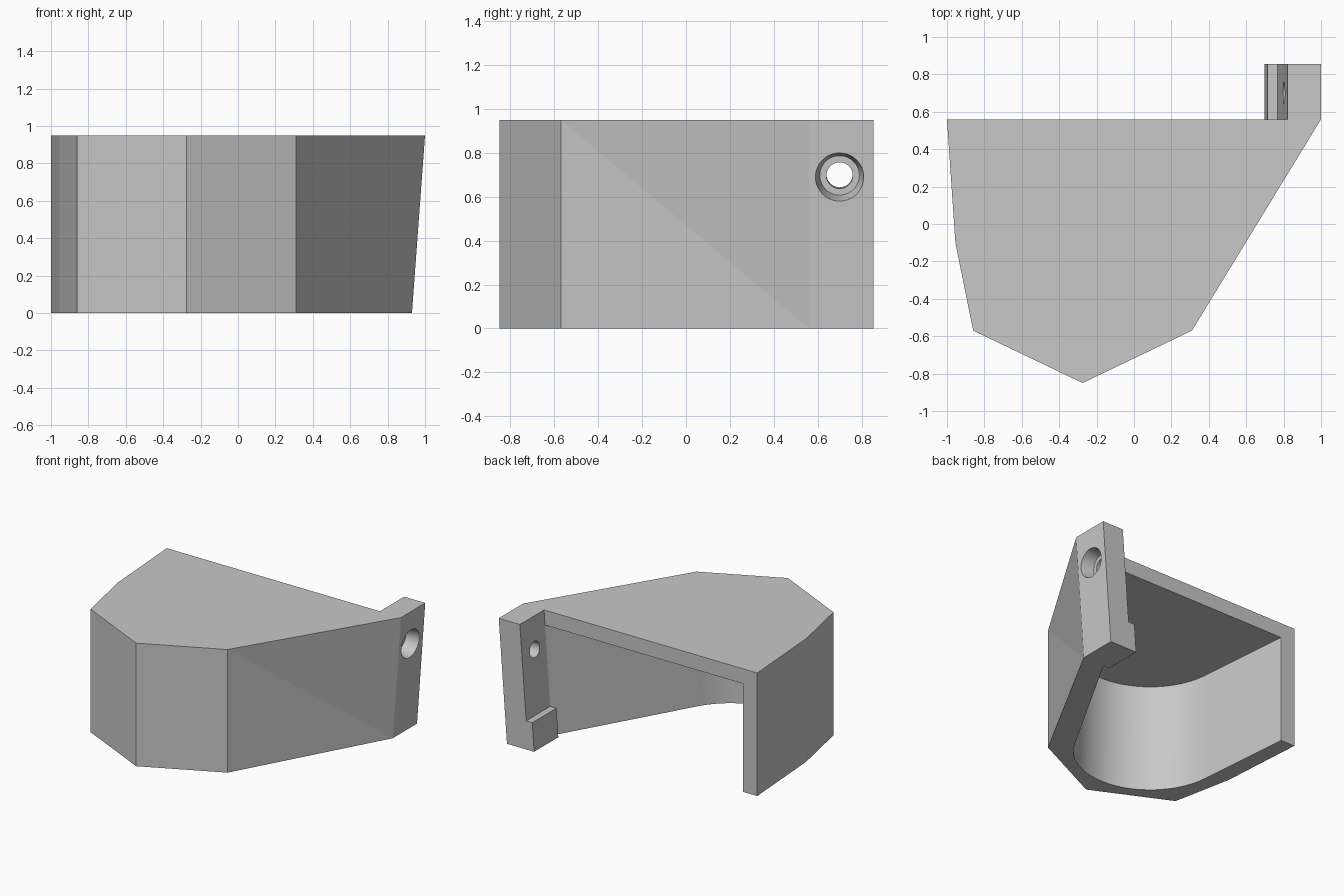
import bpy, bmesh, math
from mathutils import Vector

if "Cube" in bpy.data.objects:
    bpy.data.objects.remove(bpy.data.objects["Cube"])

HEIGHT, CEILING, LEAN = 0.95, 0.835, 0.07
BACK, TAB_END = 0.56, 0.855

gray = bpy.data.materials.new("light gray")
gray.use_nodes = True
gray.diffuse_color = (0.58, 0.58, 0.58, 1)
gray.node_tree.nodes["Principled BSDF"].inputs["Base Color"].default_value = (0.58, 0.58, 0.58, 1)


def lean(x, z):
    """Tilted parts move inwards towards the base."""
    return x - LEAN * (1 - z / HEIGHT)


def finish(bm, name):
    bmesh.ops.recalc_face_normals(bm, faces=bm.faces)
    mesh = bpy.data.meshes.new(name)
    bm.to_mesh(mesh)
    bm.free()
    mesh.materials.append(gray)
    obj = bpy.data.objects.new(name, mesh)
    bpy.context.collection.objects.link(obj)
    return obj


# Outer outline, left back corner round the front to the tab (x, y, leaning)
OUTLINE = [(-1, BACK, 0), (-0.955, -0.1, 0), (-0.86, -0.57, 0), (-0.275, -0.85, 0),
           (0.31, -0.57, 0), (1, BACK, 1), (1, TAB_END, 1), (0.82, TAB_END, 1), (0.82, BACK, 1)]


def outer_ring(z):
    return [Vector((lean(x, z) if t else x, y, z)) for x, y, t in OUTLINE]


# Pocket outline: straight sides tangent to a round front
CX, CY, RADIUS, STEPS = -0.275, -0.15, 0.54, 32


def tangent_angle(x, y, side):
    dx, dy = x - CX, y - CY
    return math.atan2(dy, dx) + side * math.acos(RADIUS / math.hypot(dx, dy))


def pocket_ring(z):
    left, right = (-0.88, BACK), (lean(0.82, z), BACK)
    a = tangent_angle(*left, 1)
    b = tangent_angle(*right, -1) + math.tau
    pts = [left]
    for i in range(STEPS + 1):
        t = a + (b - a) * i / STEPS
        pts.append((CX + RADIUS * math.cos(t), CY + RADIUS * math.sin(t)))
    return [Vector((x, y, z)) for x, y in pts + [right]]


# Hollow housing with side tab, open below and behind
bm = bmesh.new()
ob, ot = ([bm.verts.new(p) for p in outer_ring(z)] for z in (0, HEIGHT))
ib = [bm.verts.new(p) for p in pocket_ring(0)[:-1]] + [ob[-1]]
it = [bm.verts.new(p) for p in pocket_ring(CEILING)]
for i in range(len(ob) - 2):
    j = i + 1
    if i == 4:  # twisted side wall
        bm.faces.new((ob[i], ob[j], ot[i]))
        bm.faces.new((ob[j], ot[j], ot[i]))
    else:
        bm.faces.new((ob[i], ob[j], ot[j], ot[i]))
bm.faces.new((ob[-2], ob[-1], it[-1], ot[-1], ot[-2]))
for i in range(len(ib) - 1):
    face = bm.faces.new((ib[i], ib[i + 1], it[i + 1], it[i]))
    face.smooth = 0 < i < len(ib) - 2
bm.faces.new(ot)
bm.faces.new(it)
bm.faces.new(ob + ib[-2::-1])
bm.faces.new((ob[0], ib[0], it[0], it[-1], ot[-1], ot[0]))
housing = finish(bm, "housing")

# Stepped screw hole, square to the leaning tab
axis = Vector((HEIGHT, 0, -LEAN)).normalized()
side = Vector((0, 1, 0))
up = axis.cross(side)
center = Vector((lean(1, 0.69), 0.7, 0.69))
bm = bmesh.new()
rings = []
for depth, r in ((0.05, 0.12), (-0.1, 0.09), (-0.1, 0.06), (-0.3, 0.06)):
    rings.append([bm.verts.new(center + axis * depth + side * r * math.cos(math.tau * k / 40)
                               + up * r * math.sin(math.tau * k / 40)) for k in range(40)])
for n, (r0, r1) in enumerate(zip(rings, rings[1:])):
    for k in range(40):
        m = (k + 1) % 40
        bm.faces.new((r0[k], r0[m], r1[m], r1[k])).smooth = n != 1
bm.faces.new(rings[0])
bm.faces.new(rings[-1])
cutter = finish(bm, "screw_hole_cutter")
cutter.hide_render = True

cut = housing.modifiers.new("screw hole", "BOOLEAN")
cut.operation, cut.solver, cut.object = "DIFFERENCE", "EXACT", cutter
bpy.context.view_layer.objects.active = housing
housing.select_set(True)
bpy.ops.object.modifier_apply(modifier=cut.name)
bpy.data.objects.remove(cutter)

# Small foot at the base of the tab
bm = bmesh.new()
rings = []
for z in (0, 0.22):
    rings.append([bm.verts.new((lean(x, z), y, z)) for x, y in
                  ((0.768, BACK), (0.82, BACK), (0.82, TAB_END), (0.768, TAB_END))])
for k in range(4):
    m = (k + 1) % 4
    bm.faces.new((rings[0][k], rings[0][m], rings[1][m], rings[1][k]))
for ring in rings:
    bm.faces.new(ring)
finish(bm, "tab_foot")
